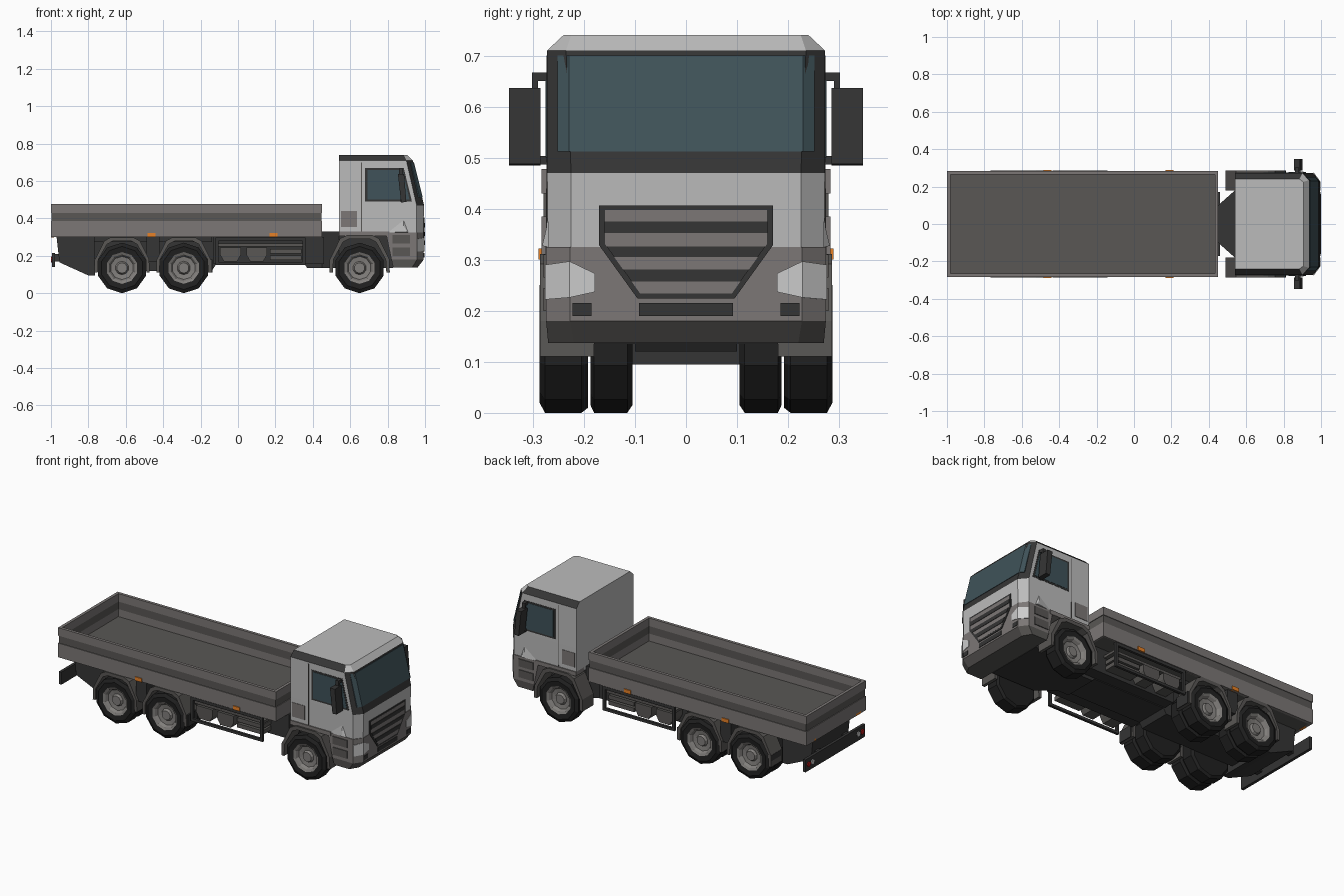
import bpy, bmesh
from math import cos, sin, pi

if "Cube" in bpy.data.objects:
    bpy.data.objects.remove(bpy.data.objects["Cube"])

def material(name, r, g, b):
    m = bpy.data.materials.new(name)
    m.diffuse_color = (r, g, b, 1)
    m.use_nodes = True
    m.node_tree.nodes["Principled BSDF"].inputs["Base Color"].default_value = m.diffuse_color
    return m

LIGHT = material("light_grey", .5, .5, .5)
MID = material("warm_grey", .2, .185, .18)
BAND = material("band_grey", .1, .095, .09)
DARK = material("dark_grey", .035, .035, .035)
BLACK = material("rubber", .015, .015, .015)
RIM = material("rim_grey", .22, .21, .2)
GLASS = material("glass", .05, .085, .1)
ORANGE = material("orange", .8, .22, .02)
RED = material("red", .5, .01, .01)
LAMP = material("lamp", .6, .6, .6)

def loft(name, rings, mats, pick=lambda c, n: 0, caps=True):
    """Bridge closed rings of equal length into one flat-shaded solid."""
    bm = bmesh.new()
    vs = [[bm.verts.new(p) for p in r] for r in rings]
    n = len(vs[0])
    for a, b in zip(vs, vs[1:]):
        for i in range(n):
            j = (i + 1) % n
            bm.faces.new((a[i], a[j], b[j], b[i]))
    if caps:
        bm.faces.new(vs[0])
        bm.faces.new(vs[-1])
    bmesh.ops.remove_doubles(bm, verts=bm.verts, dist=1e-5)
    bmesh.ops.recalc_face_normals(bm, faces=bm.faces)
    for f in bm.faces:
        f.material_index = pick(f.calc_center_median(), f.normal)
    me = bpy.data.meshes.new(name)
    bm.to_mesh(me)
    bm.free()
    for m in mats:
        me.materials.append(m)
    ob = bpy.data.objects.new(name, me)
    bpy.context.collection.objects.link(ob)
    return ob

def prism(name, pts, a, b, mat, axis='y'):
    place = {'x': lambda p, t: (t, p[0], p[1]),
             'y': lambda p, t: (p[0], t, p[1]),
             'z': lambda p, t: (p[0], p[1], t)}[axis]
    return loft(name, [[place(p, t) for p in pts] for t in (a, b)], [mat])

def box(name, x0, x1, y0, y1, z0, z1, mat):
    return prism(name, [(x0, z0), (x1, z0), (x1, z1), (x0, z1)], y0, y1, mat)

def lathe(name, cx, cz, s, profile, mats, rim_r=0, n=10):
    rings = [[(cx + r * sin(2 * pi * i / n), s * y, cz - r * cos(2 * pi * i / n))
              for i in range(n)] for r, y in profile]
    def pick(c, nrm):
        r = ((c.x - cx) ** 2 + (c.z - cz) ** 2) ** .5
        return 1 if r < rim_r and nrm.y * s > 0 else 0
    return loft(name, rings, mats, pick)

# ---- Cargo bed
box("bed_floor", -.99, .44, -.275, .275, .30, .34, BAND)
def bed_wall(name, z0, z1, o, mat):
    x0, x1, y, t = -1 + o, .45 - o, .283 - o, .018 - o
    for s in (-1, 1):
        box(name + "_side", x0, x1, s * y, s * (y - t), z0, z1, mat)
    box(name + "_tail", x0, x0 + t, t - y, y - t, z0, z1, mat)
    box(name + "_head", x1 - t, x1, t - y, y - t, z0, z1, mat)
bed_wall("wall_lower", .30, .385, 0, MID)
bed_wall("wall_groove", .385, .43, .004, BAND)
bed_wall("wall_upper", .43, .478, 0, MID)

# ---- Chassis
prism("chassis", [(-.97, .30), (-.9, .14), (-.74, .12), (-.14, .12), (-.12, .15), (.36, .15),
                  (.37, .135), (.82, .135), (.82, .32), (.5, .32), (.46, .30)], -.1, .1, DARK)
prism("tail_frame", [(-.97, .30), (-.955, .165), (-.80, .095), (-.765, .095), (-.765, .30)],
      -.175, .175, DARK)
prism("cab_mount", [(.45, -.1), (.54, -.18), (.83, -.18), (.83, .18), (.54, .18), (.45, .1)],
      .135, .33, DARK, 'z')
box("frame_middle", -.13, .46, -.17, .17, .155, .30, DARK)
box("rear_bumper", -.995, -.978, -.283, .283, .14, .215, DARK)

# ---- Cab: horizontal plan sections
def plan(z, xb, w, xs, xf, c):
    half = [(xb, w), (xs, w), (xf, c)]
    return [(x, y, z) for x, y in half] + [(x, -y, z) for x, y in reversed(half)]

def cab_paint(c, n):
    if .47 < c.z < .71:
        return 1 if n.x > .3 else 0
    return 1 if c.z > .71 and abs(n.y) > .4 and n.x < .3 else 0

loft("cab_upper", [plan(.31, .54, .27, .955, .99, .225), plan(.47, .54, .272, .955, .995, .225),
                   plan(.71, .54, .272, .9, .935, .235), plan(.74, .54, .24, .885, .905, .225)],
     [LIGHT, DARK], cab_paint)
loft("cab_lower", [plan(.325, .79, .274, .958, .993, .227), plan(.18, .82, .274, .958, .993, .227),
                   plan(.137, .83, .27, .93, .96, .22)],
     [MID, BAND], lambda c, n: int(c.z < .17))

# Wrapped windscreen
def screen(z):
    xf = .995 - (z - .47) * .25 + .003
    half = [(xf - .06, .24), (xf - .017, .252), (xf, .229)]
    return [(x, y, z) for x, y in half] + [(x, -y, z) for x, y in reversed(half)]
loft("windscreen", [screen(.512), screen(.70)], [GLASS])

# Grille with slats
outer = [(-.17, .406), (-.17, .328), (-.095, .224), (.095, .224), (.17, .328), (.17, .406)]
inner = [(-.159, .397), (-.159, .331), (-.09, .234), (.09, .234), (.159, .331), (.159, .397)]
prism("grille_frame", outer, .98, .997, DARK, 'x')
prism("grille_panel", inner, .98, .9975, MID, 'x')
def grille_w(z):
    return min(.16, .09 + (z - .234) * .711)
for z0, z1 in ((.352, .375), (.305, .326), (.257, .281)):
    a, b = grille_w(z0), grille_w(z1)
    prism("grille_slat", [(-a, z0), (a, z0), (b, z1), (-b, z1)], .98, 1.0, DARK, 'x')
box("plate_recess", .98, .996, -.092, .092, .19, .215, DARK)

# ---- Wheel and fender shapes
TIRE = [(0, .272), (.028, .272), (.036, .258), (.062, .262), (.072, .278), (.085, .284),
        (.115, .287), (.135, .276), (.135, .205), (.125, .192), (0, .192)]
DUAL = [(0, .187), (.12, .187), (.135, .18), (.135, .115), (.12, .105), (0, .105)]
ARCH = [(.147, .11), (.145, .18), (.095, .28), (.06, .299), (-.06, .299), (-.095, .28),
        (-.145, .18), (-.147, .11), (-.13, .11), (-.127, .18), (-.08, .262), (-.05, .278),
        (.05, .278), (.08, .262), (.127, .18), (.13, .11)]

for s in (-1, 1):
    # Wheels and fenders
    for x in (-.62, -.29, .65):
        lathe("wheel", x, .135, s, TIRE, [BLACK, RIM], .088)
        k = 1.1 if x > 0 else 1
        prism("fender", [(x + px * k, pz + (.012 if x > 0 and pz > .2 else .0)) for px, pz in ARCH],
              s * .18, s * .286, BAND)
        if x < 0:
            lathe("inner_wheel", x, .135, s, DUAL, [BLACK])
            box("fender_liner", x - .15, x + .15, s * .1, s * .2, .275, .30, DARK)
    for x in (-.76, -.142):
        box("mud_flap", x - .006, x + .006, s * .19, s * .28, .11, .18, DARK)
    box("fender_link", -.49, -.42, s * .18, s * .27, .17, .30, DARK)

    # Side tanks, rods and guard frame
    for x in (-.04, .10):
        prism("tank", [(x - .055, .245), (x - .055, .205), (x - .035, .17), (x + .035, .17),
                       (x + .055, .205), (x + .055, .245)], s * .12, s * .262, BAND)
    box("tank_shelf", -.11, .35, s * .12, s * .255, .25, .265, BAND)
    for z in (.19, .225):
        box("air_cylinder", .17, .34, s * .15, s * .25, z - .012, z + .012, BAND)
    box("guard_bottom", -.12, .36, s * .266, s * .281, .152, .168, DARK)
    box("guard_top", -.12, .36, s * .266, s * .281, .28, .298, DARK)
    box("guard_rear_post", -.12, -.104, s * .266, s * .281, .16, .29, DARK)
    box("guard_front_post", .344, .36, s * .266, s * .281, .16, .29, DARK)

    # Cab side: window, seam, vent, lower door flare, steps
    prism("window_frame", [(.68, .49), (.68, .67), (.886, .67), (.93, .49)],
          s * .26, s * .2735, DARK)
    prism("side_window", [(.692, .50), (.692, .66), (.88, .66), (.917, .50)],
          s * .26, s * .275, GLASS)
    box("door_seam", .658, .662, s * .26, s * .273, .33, .70, BAND)
    box("side_vent", .55, .635, s * .26, s * .274, .355, .44, MID)
    loft("door_flare", [[(.80, s * .27, .325), (.91, s * .27, .325), (.885, s * .27, .40)],
                        [(.89, s * .282, .327), (.905, s * .282, .327), (.885, s * .274, .36)]],
         [LIGHT])
    box("cab_skirt", .54, .81, s * .2, s * .276, .305, .33, MID)
    for z in (.2, .265):
        box("step", .825, .92, s * .25, s * .279, z, z + .045, BAND)

    # Head lamp wrapping the corner, fog lamp
    def lamp(z_in, z_mid, z_out):
        return [(.96, s * .178, z_in), (.996, s * .178, z_in), (.996, s * .228, z_mid),
                (.961, s * .276, z_out), (.94, s * .26, z_out)]
    loft("head_lamp", [lamp(.237, .226, .222), lamp(.273, .297, .29)], [LAMP])
    box("fog_lamp", .98, .996, s * .185, s * .222, .19, .215, DARK)

    # Mirror and arms
    prism("mirror", [(.872, .485), (.9, .488), (.888, .636), (.855, .636)],
          s * .285, s * .347, DARK)
    box("mirror_arm_top", .862, .882, s * .262, s * .302, .65, .667, DARK)
    box("mirror_arm_drop", .862, .882, s * .29, s * .302, .62, .66, DARK)
    box("mirror_arm_low", .87, .89, s * .265, s * .29, .487, .503, DARK)

    # Marker and tail lights
    for x in (-.462, .19):
        box("side_marker", x - .022, x + .022, s * .27, s * .289, .30, .322, ORANGE)
    box("rear_marker", -1.0, -.985, s * .19, s * .235, .299, .312, ORANGE)
    for y, m in ((.255, RED), (.218, LAMP)):
        prism("tail_light", [(s * y + .016 * cos(i * pi / 4), .18 + .016 * sin(i * pi / 4))
                             for i in range(8)], -1.0, -.985, m, 'x')
    box("bumper_bracket", -.98, -.93, s * .11, s * .15, .17, .21, DARK)
